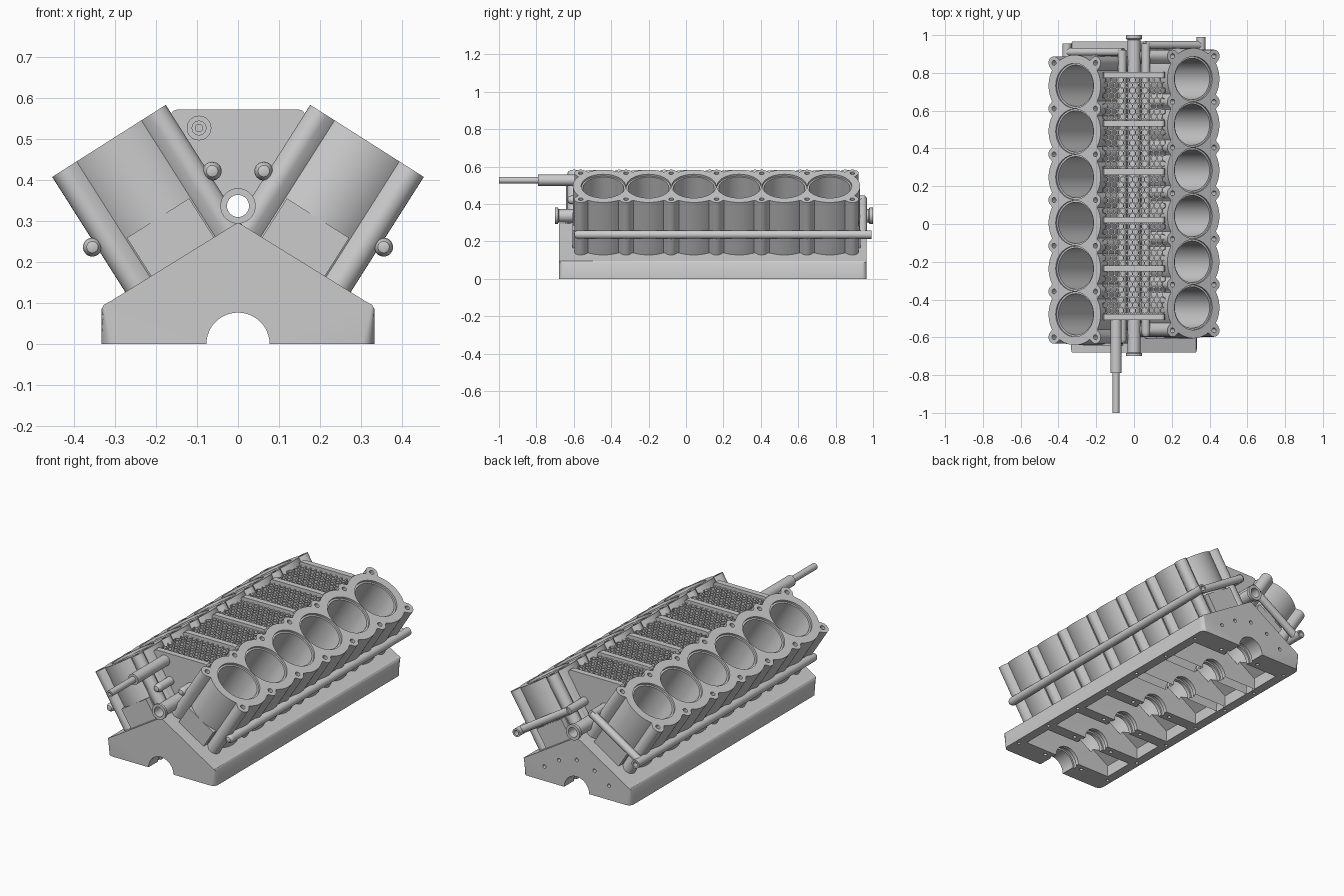
import bpy, bmesh
from math import sin, cos, pi, sqrt, radians
from mathutils import Matrix

if "Cube" in bpy.data.objects:
    bpy.data.objects.remove(bpy.data.objects["Cube"])

ANG = radians(32.4)
PITCH = 0.242
Y_MID = 0.1425           # middle of the crankcase
BOLT_U, BOLT_R, WALL_R = 0.13, 0.034, 0.163


def finish(name, bm, smooth=True):
    bmesh.ops.recalc_face_normals(bm, faces=bm.faces[:])
    me = bpy.data.meshes.new(name)
    bm.to_mesh(me)
    bm.free()
    ob = bpy.data.objects.new(name, me)
    bpy.context.collection.objects.link(ob)
    return ob


def activate(ob):
    bpy.ops.object.select_all(action='DESELECT')
    ob.select_set(True)
    bpy.context.view_layer.objects.active = ob


def smooth(ob):
    activate(ob)
    bpy.ops.object.shade_smooth_by_angle(angle=radians(32))


def cut(ob, cutter, keep=False):
    activate(ob)
    m = ob.modifiers.new("cut", 'BOOLEAN')
    m.operation, m.solver, m.object = 'DIFFERENCE', 'EXACT', cutter
    bpy.ops.object.modifier_apply(modifier=m.name)
    if not keep:
        bpy.data.objects.remove(cutter)


def extrude(bm, pts, vec):
    f = bm.faces.new([bm.verts.new(p) for p in pts])
    g = bmesh.ops.extrude_face_region(bm, geom=[f])
    bmesh.ops.translate(bm, vec=vec, verts=[v for v in g['geom'] if isinstance(v, bmesh.types.BMVert)])


def prism(bm, pts, y0, y1):
    extrude(bm, [(x, y0, z) for x, z in pts], (0, y1 - y0, 0))


def rod(bm, p, axis, r, a, b, n=32):
    """Cylinder through p along axis 'x', 'y' or 'z', from a to b."""
    i = 'xyz'.index(axis)
    c = list(p)
    c[i] = (a + b) / 2
    rot = {'x': Matrix.Rotation(pi / 2, 4, 'Y'), 'y': Matrix.Rotation(pi / 2, 4, 'X'), 'z': Matrix()}[axis]
    bmesh.ops.create_cone(bm, cap_ends=True, segments=n, radius1=r, radius2=r, depth=b - a,
                          matrix=Matrix.Translation(c) @ rot)


def lathe(bm, prof, x, z, n=32):
    """Spin an (r, y) profile around a line parallel to y; r = 0 closes an end."""
    rings = []
    for r, y in prof:
        k = 1 if r == 0 else n
        rings.append([bm.verts.new((x + r * cos(2 * pi * i / n), y, z + r * sin(2 * pi * i / n))) for i in range(k)])
    loops = list(zip(rings, rings[1:]))
    if prof[0][0] > 0:
        loops.append((rings[-1], rings[0]))
    for a, b in loops:
        for i in range(n):
            j = (i + 1) % n
            q = [a[i % len(a)], a[j % len(a)], b[j % len(b)], b[i % len(b)]]
            bm.faces.new(list(dict.fromkeys(q)))


def mirrored(pts):
    return pts + [(-x, z) for x, z in reversed(pts) if x > 0]


# crankcase body with rounded corners
bm = bmesh.new()
prism(bm, mirrored([(0, 0.297), (0.312, 0.104), (0.327, 0.096), (0.333, 0.085), (0.333, 0)]), -0.68, 0.965)
corner = [e for e in bm.edges if all(abs(abs(v.co.x) - 0.333) < 1e-4 for v in e.verts)
          and abs(e.verts[0].co.y - e.verts[1].co.y) < 1e-4 and abs(e.verts[0].co.z - e.verts[1].co.z) < 0.09
          and abs(e.verts[0].co.x - e.verts[1].co.x) < 1e-4]
bmesh.ops.bevel(bm, geom=corner, offset=0.03, segments=5, affect='EDGES', profile=0.5)
crankcase = finish("crankcase", bm)

# pockets between the main bearing walls
bm = bmesh.new()
for i in range(6):
    y = Y_MID + (i - 2.5) * PITCH
    prism(bm, mirrored([(0, 0.24), (0.28, 0.065), (0.28, -0.05)]), y - 0.088, y + 0.088)
cut(crankcase, finish("pocket_cutter", bm))

# crankshaft bore and bearing grooves
bm = bmesh.new()
prof = [(0, -0.9), (0.077, -0.9)]
for i in range(7):
    y = Y_MID + (i - 3) * PITCH
    prof += [(0.077, y - 0.012), (0.086, y - 0.012), (0.086, y + 0.012), (0.077, y + 0.012)]
lathe(bm, prof + [(0.077, 1.2), (0, 1.2)], 0, 0, 48)
cut(crankcase, finish("crank_cutter", bm))

# bolt holes in the bottom flange, bearing walls and rear face
bm = bmesh.new()
for i in range(7):
    y = Y_MID + (i - 3) * PITCH
    for s in (-1, 1):
        rod(bm, (s * 0.306, y, 0), 'z', 0.009, -0.05, 0.04, 12)
        rod(bm, (s * 0.125, y, 0), 'z', 0.010, -0.05, 0.05, 12)
for x, z in ((0, 0.17), (0.11, 0.14), (-0.11, 0.14), (0.2, 0.08), (-0.2, 0.08)):
    rod(bm, (x, 0, z), 'y', 0.010, 0.93, 1.05, 12)
cut(crankcase, finish("bolt_cutter", bm))

# shared cutter for the hollow centre tube
bm = bmesh.new()
rod(bm, (0, 0, 0.337), 'y', 0.030, -1.2, 1.2)
tube_cutter = finish("tube_cutter", bm)


def bank_outline(yc):
    """Scalloped outline: cylinder walls plus bolt columns."""
    top, bot = yc[-1], yc[0]
    bolts = [bot + (i - 0.5) * PITCH for i in range(7)]
    discs = [(0, y, WALL_R) for y in yc] + [(BOLT_U, y, BOLT_R) for y in bolts]

    def ray(c, t):
        best = 0
        for u, y, r in discs:
            d = u * cos(t) + (y - c) * sin(t)
            q = r * r - (u * u + (y - c) ** 2 - d * d)
            if q >= 0 and abs(y - c) < PITCH * 0.6:
                best = max(best, d + sqrt(q))
        return best * cos(t), c + best * sin(t)

    half = [ray(top, pi / 2 * (1 - i / 36)) for i in range(36)]
    for i in range(121):
        y = top + (bot - top) * i / 120
        half.append((max(u + sqrt(r * r - (y - c) ** 2) for u, c, r in discs if abs(y - c) < r), y))
    half += [ray(bot, -pi / 2 * (i + 1) / 36) for i in range(36)]
    half[0], half[-1] = (0, half[0][1]), (0, half[-1][1])
    return half + [(-u, y) for u, y in reversed(half[1:-1])], bolts


# the two cylinder banks, offset along the crank
for side, label, y_first in ((1, "right", -0.442), (-1, "left", -0.478)):
    yc = [y_first + i * PITCH for i in range(6)]
    lo, hi = yc[0] - WALL_R, yc[-1] + WALL_R
    rot = Matrix.Rotation(side * ANG, 4, 'Y')

    def placed(name, bm):
        bmesh.ops.transform(bm, matrix=rot, verts=bm.verts[:])
        return finish(name, bm)

    outline, bolts = bank_outline(yc)
    bm = bmesh.new()
    extrude(bm, [(u, y, 0.24) for u, y in outline], (0, 0, 0.347))
    bank = placed(label + "_cylinder_bank", bm)

    # bores with a stepped rim, then head bolt holes
    bm = bmesh.new()
    for y in yc:
        rod(bm, (0, y, 0), 'z', 0.109, 0.18, 0.65, 64)
    bores = placed("bore_cutter", bm)
    cut(bank, bores, keep=True)
    cut(crankcase, bores)
    bm = bmesh.new()
    for y in yc:
        rod(bm, (0, y, 0), 'z', 0.1185, 0.575, 0.65, 64)
    for y in bolts:
        for s in (-1, 1):
            rod(bm, (s * BOLT_U, y, 0), 'z', 0.013, 0.52, 0.65, 16)
    cut(bank, placed("rim_cutter", bm))
    cut(bank, tube_cutter, keep=True)
    smooth(bank)

    # flat pads low on the bank ends
    for end, a, b in (("front", lo - 0.002, lo + 0.05), ("rear", hi - 0.05, hi + 0.002)):
        bm = bmesh.new()
        prism(bm, [(-0.09, 0.24), (0.09, 0.24), (0.09, 0.364), (-0.09, 0.364)], a, b)
        placed(f"{label}_{end}_pad", bm)

    # coolant rails on both sides, domed in front and open at the rear
    for s in (-1, 1):
        outer = s == side
        tail = hi + (0.06 if outer else 0.025)
        bm = bmesh.new()
        prof = [(0, lo + 0.005), (0.014, lo + 0.01), (0.021, lo + 0.02), (0.023, lo + 0.032), (0.023, tail)]
        prof += [(0.014, tail), (0.014, tail - 0.03), (0, tail - 0.03)] if outer else [(0, tail)]
        lathe(bm, prof, s * 0.173, 0.39, 24)
        smooth(placed(f"{label}_{'outer' if outer else 'inner'}_rail", bm))

    # pipe joining the rails across the rear of the bank
    bm = bmesh.new()
    rod(bm, (0, hi + 0.016, 0.39), 'x', 0.021, -0.18, 0.18, 24)
    smooth(placed(label + "_rear_cross_pipe", bm))

smooth(crankcase)

# valley ribs
for i in range(6):
    y = -0.493 + i * 0.2565
    bm = bmesh.new()
    prism(bm, mirrored([(0.148, 0.572), (0.158, 0.569), (0.165, 0.558), (0.02, 0.285)]), y - 0.016, y + 0.016)
    rib = finish(f"valley_rib_{i + 1}", bm)
    cut(rib, tube_cutter, keep=True)
bpy.data.objects.remove(tube_cutter)

# honeycomb mesh over the valley
bm = bmesh.new()
P = 0.032
for row in range(46):
    for col in range(10):
        x = (col - 4.75 + 0.5 * (row % 2)) * P
        y = -0.485 + row * P * sqrt(3) / 2
        bm.faces.new([bm.verts.new((x + P / sqrt(3) * sin(k * pi / 3), y + P / sqrt(3) * cos(k * pi / 3), 0.548))
                      for k in range(6)])
bmesh.ops.remove_doubles(bm, verts=bm.verts[:], dist=0.001)
cells = bm.faces[:]
bmesh.ops.inset_individual(bm, faces=cells, thickness=0.004)
bmesh.ops.delete(bm, geom=cells, context='FACES')
mesh = finish("valley_honeycomb", bm)
mod = mesh.modifiers.new("thickness", 'SOLIDIFY')
mod.thickness, mod.offset = 0.014, 0

# hollow centre tube with flanged ends
bm = bmesh.new()
lathe(bm, [(0.027, -0.70), (0.043, -0.70), (0.043, -0.685), (0.035, -0.68), (0.035, 0.975), (0.043, 0.982),
           (0.043, 1.0), (0.027, 1.0)], 0, 0.337)
smooth(finish("centre_tube", bm))

# stepped inlet rod at the front
bm = bmesh.new()
lathe(bm, [(0, -0.98), (0.009, -0.98), (0.009, -1.0), (0.018, -1.0), (0.018, -0.79), (0.030, -0.79),
           (0.030, -0.50), (0, -0.50)], -0.095, 0.527)
smooth(finish("inlet_rod", bm))
